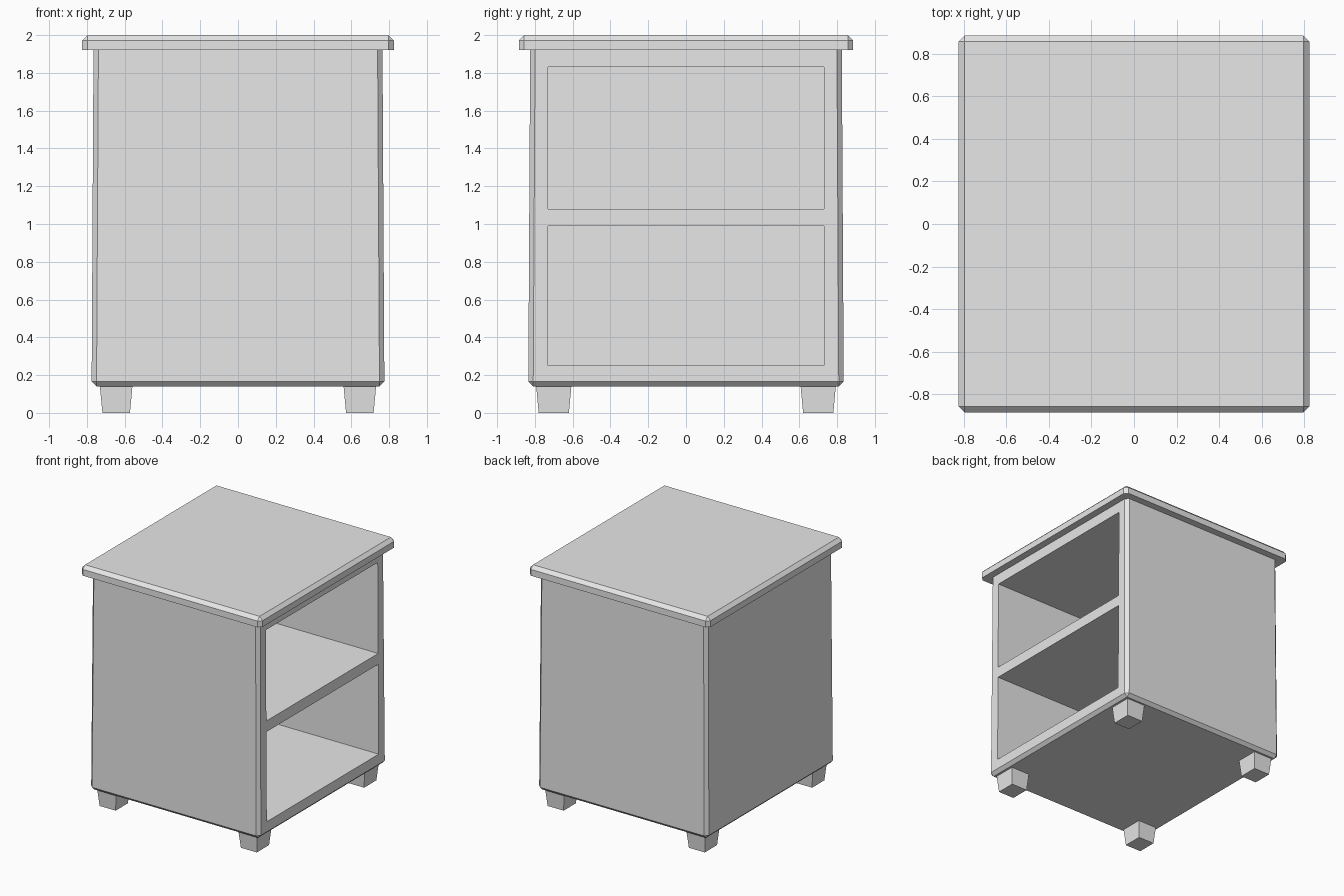
import bpy
import bmesh

if "Cube" in bpy.data.objects:
    bpy.data.objects.remove(bpy.data.objects["Cube"], do_unlink=True)

paint = bpy.data.materials.new("light grey")
paint.use_nodes = True
paint.diffuse_color = (0.8, 0.8, 0.8, 1)
paint.node_tree.nodes["Principled BSDF"].inputs["Base Color"].default_value = (0.8, 0.8, 0.8, 1)


def block(name, centre, bottom, top, z0, z1, chamfer=0, plain=None):
    """Box tapering from half-size `bottom` to `top`; edges at height `plain` stay sharp."""
    bm = bmesh.new()
    bmesh.ops.create_cube(bm, size=2)
    for v in bm.verts:
        half, z = (top, z1) if v.co.z > 0 else (bottom, z0)
        v.co = (centre[0] + v.co.x * half[0], centre[1] + v.co.y * half[1], z)
    if chamfer:
        edges = [e for e in bm.edges
                 if not all(abs(v.co.z - plain) < 1e-4 for v in e.verts)]
        bmesh.ops.bevel(bm, geom=edges, offset=chamfer, offset_type='OFFSET',
                        segments=1, profile=0.5, affect='EDGES')
    bmesh.ops.recalc_face_normals(bm, faces=bm.faces)
    mesh = bpy.data.meshes.new(name)
    bm.to_mesh(mesh)
    bm.free()
    mesh.materials.append(paint)
    obj = bpy.data.objects.new(name, mesh)
    bpy.context.collection.objects.link(obj)
    return obj


# Cabinet body, slightly narrower toward the top
body = block("cabinet_body", (0, 0), (0.775, 0.835), (0.765, 0.825), 0.14, 1.92, 0.026, 1.92)

# Two open compartments cut into one side
for z0, z1 in ((0.25, 0.99), (1.08, 1.83)):
    cutter = block("compartment_cutter", (0.165, 0), (0.835, 0.73), (0.835, 0.73), z0, z1)
    cutter.hide_render = True
    cut = body.modifiers.new("compartment", 'BOOLEAN')
    cut.operation = 'DIFFERENCE'
    cut.solver = 'EXACT'
    cut.object = cutter
    bpy.context.view_layer.objects.active = body
    bpy.ops.object.modifier_apply(modifier=cut.name)
    bpy.data.objects.remove(cutter, do_unlink=True)

# Overhanging top with chamfered rim and corners
block("table_top", (0, 0), (0.825, 0.885), (0.825, 0.885), 1.92, 2.0, 0.028, 1.92)

# Four tapered feet
for sx, side in ((-1, "right"), (1, "left")):
    for sy, end in ((-1, "front"), (1, "back")):
        block(f"{end}_{side}_foot", (sx * 0.645, sy * 0.70),
              (0.073, 0.08), (0.086, 0.093), 0, 0.14)
